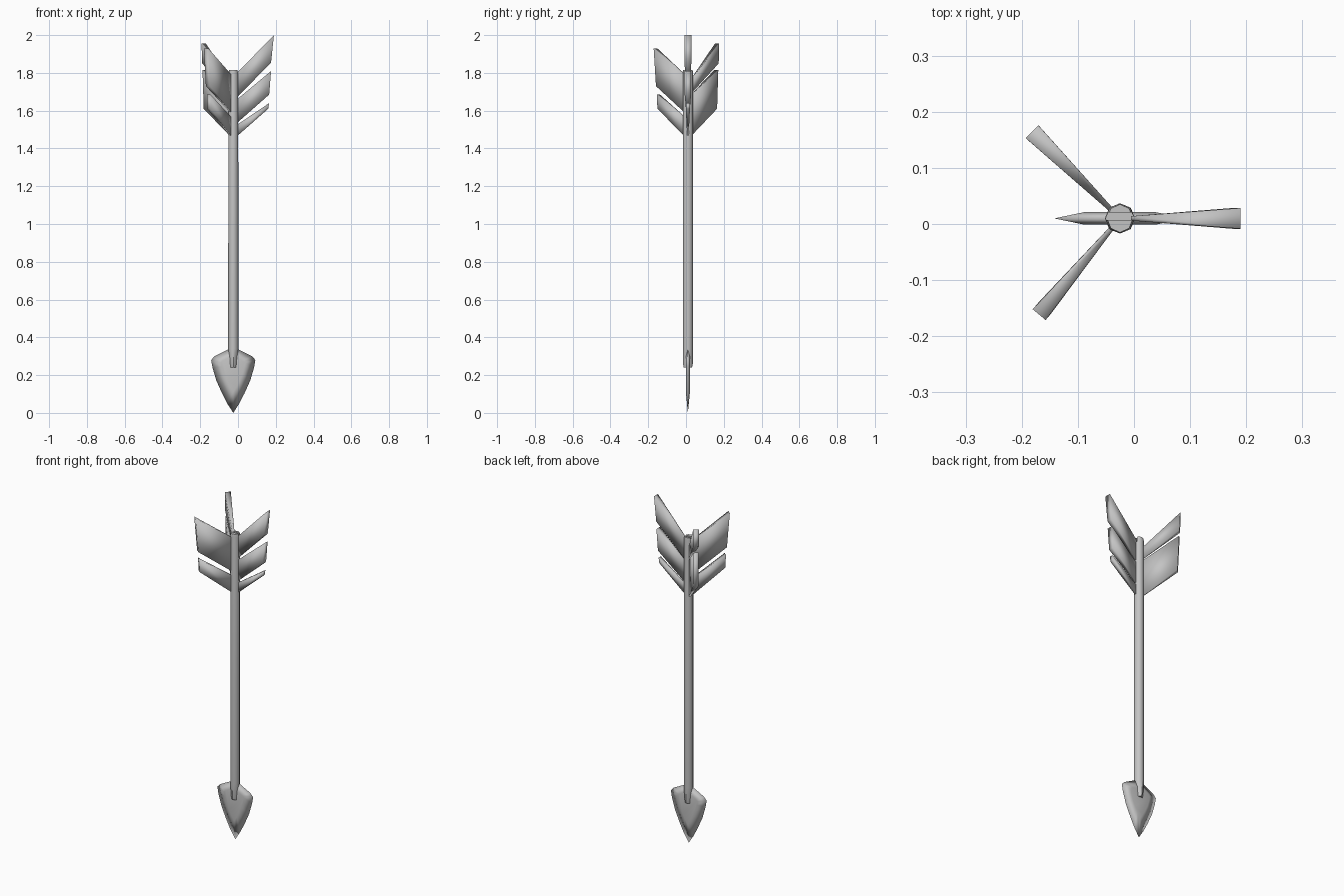
import bpy, bmesh, math
from mathutils import Vector

if "Cube" in bpy.data.objects:
    bpy.data.objects.remove(bpy.data.objects["Cube"])

AXIS = Vector((-0.025, 0.01, 0))  # centre line of the arrow

grey = bpy.data.materials.new("plain grey")
grey.use_nodes = True
grey.diffuse_color = (0.55, 0.55, 0.55, 1)
grey.node_tree.nodes["Principled BSDF"].inputs["Base Color"].default_value = grey.diffuse_color


def finish(bm, name):
    """Turn a bmesh into a smooth grey object on the arrow axis."""
    bmesh.ops.recalc_face_normals(bm, faces=bm.faces)
    for f in bm.faces:
        f.smooth = True
    mesh = bpy.data.meshes.new(name)
    bm.to_mesh(mesh)
    bm.free()
    mesh.materials.append(grey)
    ob = bpy.data.objects.new(name, mesh)
    ob.location = AXIS
    bpy.context.collection.objects.link(ob)
    return ob


def bridge(bm, a, b):
    for i in range(len(a)):
        j = (i + 1) % len(a)
        bm.faces.new((a[i], a[j], b[j], b[i]))


def sharpen(ob, degrees):
    bpy.ops.object.select_all(action="DESELECT")
    ob.select_set(True)
    bpy.context.view_layer.objects.active = ob
    bpy.ops.object.shade_smooth_by_angle(angle=math.radians(degrees))


# Shaft: octagonal rod, flattened where it grips the head
bm = bmesh.new()
rings = []
for z, rx, ry in ((0.24, 0.018, 0.022), (0.26, 0.02, 0.026), (0.34, 0.027, 0.027),
                  (1.80, 0.026, 0.027), (1.815, 0.023, 0.025)):
    rings.append([bm.verts.new((rx * math.cos(k * math.pi / 4), ry * math.sin(k * math.pi / 4), z))
                  for k in range(8)])
for lower, upper in zip(rings, rings[1:]):
    bridge(bm, lower, upper)
bm.faces.new(rings[0])
bm.faces.new(rings[-1])
shaft = finish(bm, "shaft")

# String notch across the top of the shaft
bm = bmesh.new()
bmesh.ops.create_cube(bm, size=1)
bmesh.ops.scale(bm, vec=(0.1, 0.013, 0.06), verts=bm.verts)
bmesh.ops.translate(bm, vec=(0, 0.004, 1.815), verts=bm.verts)
cutter = finish(bm, "notch_cutter")
cutter.hide_render = True
cut = shaft.modifiers.new("notch", "BOOLEAN")
cut.operation = "DIFFERENCE"
cut.object = cutter
bpy.context.view_layer.objects.active = shaft
bpy.ops.object.modifier_apply(modifier="notch")
bpy.data.objects.remove(cutter)
sharpen(shaft, 50)

# Head: thin leaf blade with bevelled rim
half = [(0.032, 0.05), (0.06, 0.105), (0.09, 0.172), (0.11, 0.24), (0.117, 0.28), (0.1, 0.299), (0.03, 0.335)]
outline = [(0, 0)] + half + [(-x, z) for x, z in reversed(half)]
bm = bmesh.new()
rim = [bm.verts.new((x, 0, z)) for x, z in outline]
for side in (-1, 1):
    inner = [bm.verts.new((x * 0.55, side * 0.011, 0.25 + (z - 0.25) * 0.55)) for x, z in outline]
    bridge(bm, rim, inner)
    bm.faces.new(inner)
finish(bm, "arrow_head")


# Feathers: each barb is a swept slab that thickens outward
def barb(name, angle, reach_top, reach_low, root_top, root_low, tip_top, tip_low, thick):
    d = Vector((math.cos(angle), math.sin(angle), 0))
    n = Vector((-d.y, d.x, 0))
    profile = ((0.02, root_low, 0.004), (reach_low, tip_low, thick),
               (reach_top, tip_top, thick), (0.02, root_top, 0.004))
    bm = bmesh.new()
    sides = [[bm.verts.new(d * r + n * s * t + Vector((0, 0, z))) for r, z, t in profile]
             for s in (-1, 1)]
    bridge(bm, *sides)
    for s in sides:
        bm.faces.new(s)
    finish(bm, name)


feathers = {
    "left_feather": (0, ((0.215, 0.2, 1.80, 1.67, 2.0, 1.855, 0.0185),
                         (0.2, 0.19, 1.66, 1.535, 1.81, 1.685, 0.017),
                         (0.19, 0.185, 1.525, 1.465, 1.64, 1.61, 0.011))),
    "back_feather": (135.4, ((0.22, 0.216, 1.76, 1.69, 1.955, 1.85, 0.016),
                             (0.214, 0.205, 1.68, 1.465, 1.815, 1.61, 0.015))),
    "front_feather": (230, ((0.224, 0.208, 1.79, 1.59, 1.93, 1.73, 0.015),
                            (0.203, 0.2, 1.565, 1.465, 1.685, 1.61, 0.013))),
}
for name, (degrees, barbs) in feathers.items():
    for i, shape in enumerate(barbs, 1):
        barb(f"{name}_barb_{i}", math.radians(degrees), *shape)
